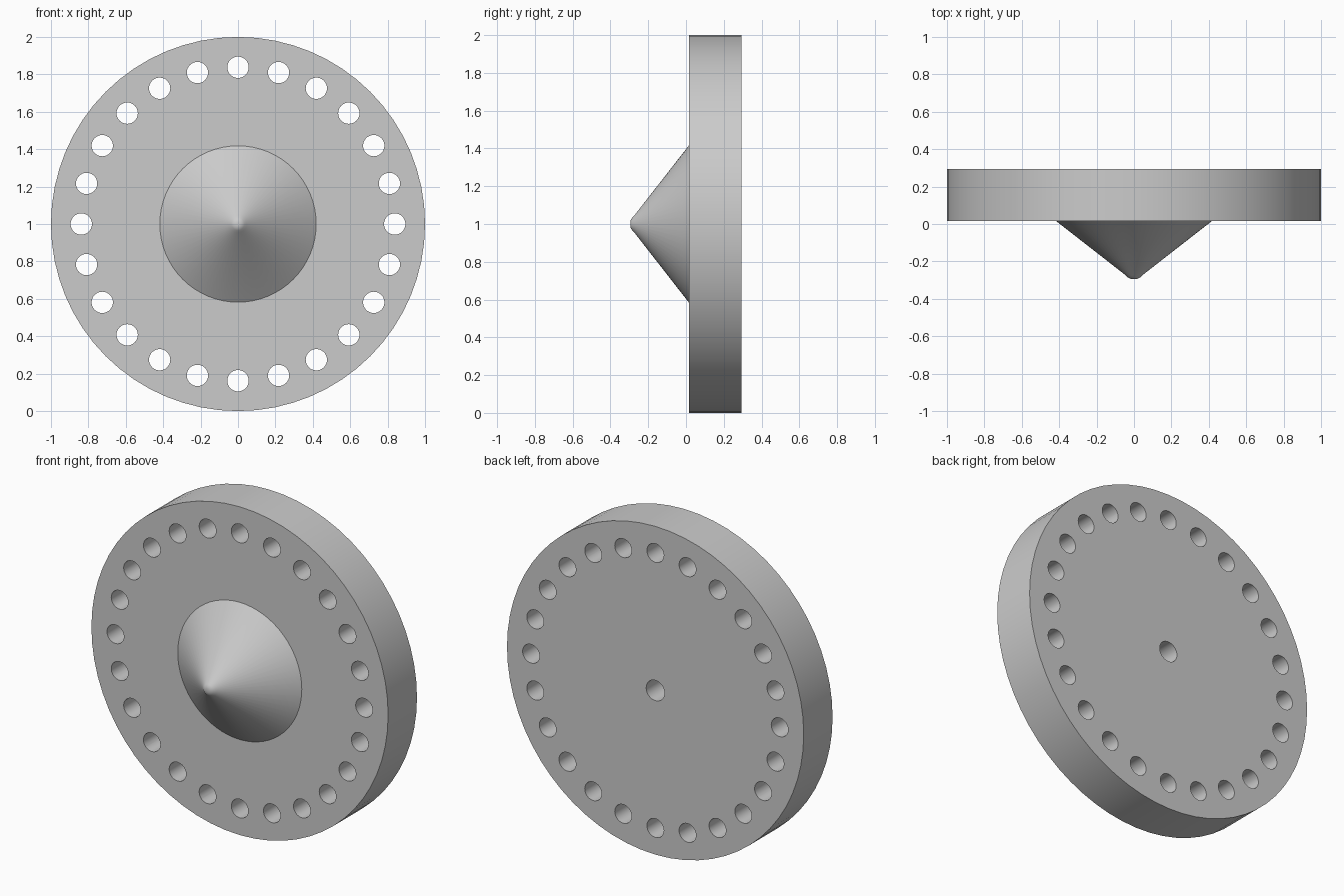
import bpy, bmesh, math

if "Cube" in bpy.data.objects:
    bpy.data.objects.remove(bpy.data.objects["Cube"])

SEG = 64          # sides of the turned body
CZ = 1.0          # height of the disc axis
FRONT, BACK = 0.017, 0.295

grey = bpy.data.materials.new("light grey")
grey.diffuse_color = (0.6, 0.6, 0.6, 1)
grey.use_nodes = True
grey.node_tree.nodes["Principled BSDF"].inputs["Base Color"].default_value = grey.diffuse_color


def new_object(name, bm):
    bmesh.ops.recalc_face_normals(bm, faces=bm.faces)
    mesh = bpy.data.meshes.new(name)
    bm.to_mesh(mesh)
    bm.free()
    mesh.materials.append(grey)
    obj = bpy.data.objects.new(name, mesh)
    bpy.context.collection.objects.link(obj)
    return obj


def lathe(bm, profile, x=0.0, z=CZ, seg=SEG):
    """Turn (radius, y) points about the y axis, capping both ends."""
    rings = []
    for r, y in profile:
        rings.append([bm.verts.new((x + r * math.sin(2 * math.pi * i / seg), y,
                                    z + r * math.cos(2 * math.pi * i / seg)))
                      for i in range(seg)])
    for a, b in zip(rings, rings[1:]):
        for i in range(seg):
            j = (i + 1) % seg
            bm.faces.new((a[i], a[j], b[j], b[i]))
    bm.faces.new(rings[0])
    bm.faces.new(rings[-1])


# Disc with a round-nosed cone on its front, turned in one piece
bm = bmesh.new()
lathe(bm, [(0.010, -0.295), (0.022, -0.292), (0.034, -0.285), (0.046, -0.273),
           (0.418, FRONT), (1.0, FRONT), (1.0, BACK)])
disc = new_object("coned_disc", bm)

# Cutters: ring of 24 through holes and a blind hole in the back
bm = bmesh.new()
for k in range(24):
    a = math.radians(15 * k)
    lathe(bm, [(0.057, -0.1), (0.057, 0.4)],
          0.838 * math.sin(a), CZ + 0.838 * math.cos(a), 32)
lathe(bm, [(0.062, FRONT), (0.062, 0.4)], seg=32)
cutter = new_object("hole_cutter", bm)

# Cut the holes and discard the cutter
mod = disc.modifiers.new("holes", 'BOOLEAN')
mod.operation = 'DIFFERENCE'
mod.solver = 'EXACT'
mod.object = cutter
bpy.context.view_layer.objects.active = disc
disc.select_set(True)
bpy.ops.object.modifier_apply(modifier=mod.name)
bpy.data.objects.remove(cutter)

# Smooth rounds, sharp rims
bpy.ops.object.shade_smooth_by_angle(angle=math.radians(30))
